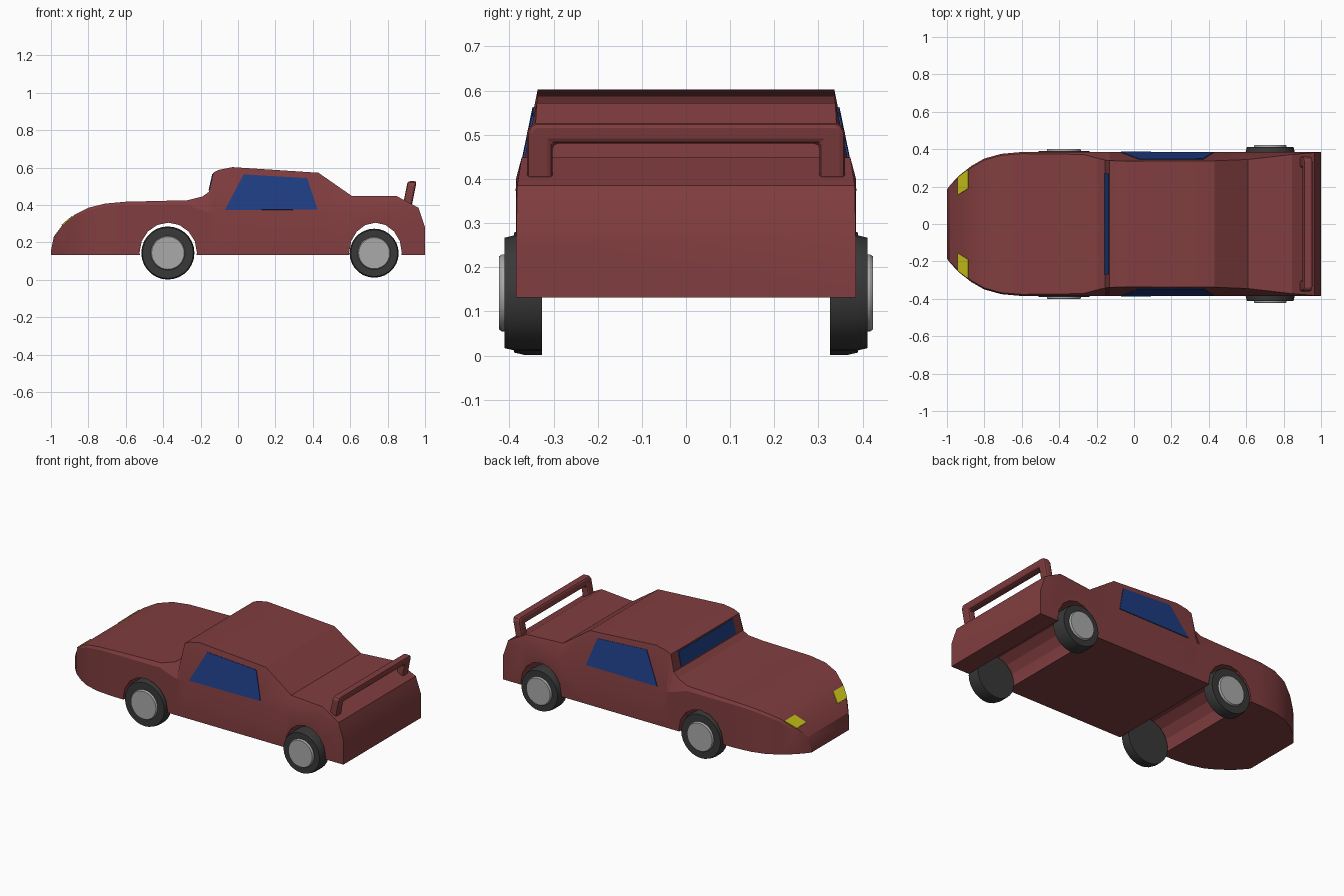
import bpy, bmesh, math
from mathutils import Vector

if "Cube" in bpy.data.objects:
    bpy.data.objects.remove(bpy.data.objects["Cube"])


def material(name, rgb):
    m = bpy.data.materials.new(name)
    m.diffuse_color = (*rgb, 1)
    m.use_nodes = True
    m.node_tree.nodes["Principled BSDF"].inputs["Base Color"].default_value = m.diffuse_color
    return m


RED = material("red_paint", (0.22, 0.047, 0.05))
BLUE = material("blue_glass", (0.012, 0.045, 0.22))
YELLOW = material("yellow_lamp", (0.6, 0.57, 0.01))
RUBBER = material("dark_rubber", (0.04, 0.04, 0.04))
METAL = material("wheel_metal", (0.4, 0.4, 0.4))


def finish(bm, name, mat, smooth=True):
    bmesh.ops.recalc_face_normals(bm, faces=bm.faces)
    me = bpy.data.meshes.new(name)
    bm.to_mesh(me)
    bm.free()
    ob = bpy.data.objects.new(name, me)
    bpy.context.collection.objects.link(ob)
    if mat:
        me.materials.append(mat)
    if smooth:
        activate(ob)
        bpy.ops.object.shade_smooth_by_angle(angle=math.radians(25))
    return ob


def activate(ob):
    bpy.ops.object.select_all(action='DESELECT')
    ob.select_set(True)
    bpy.context.view_layer.objects.active = ob


def loft(rings, name, mat, smooth=True):
    """Skin a list of closed rings and cap both ends."""
    bm = bmesh.new()
    vs = [[bm.verts.new(p) for p in r] for r in rings]
    n = len(rings[0])
    for a, b in zip(vs, vs[1:]):
        for i in range(n):
            bm.faces.new((a[i], a[(i + 1) % n], b[(i + 1) % n], b[i]))
    bm.faces.new(vs[0])
    bm.faces.new(vs[-1])
    return finish(bm, name, mat, smooth)


def circle(cx, y, cz, r, n, sx=1.0):
    return [(cx + sx * r * math.cos(2 * math.pi * i / n), y,
             cz + r * math.sin(2 * math.pi * i / n)) for i in range(n)]


def panel(points, offset, name, mat):
    """Thin plate standing slightly proud of the surface."""
    d = Vector(offset)
    loft([[Vector(p) + d for p in points], [Vector(p) - d for p in points]],
         name, mat, False)


# body: cross-sections (x, top z, half width, top half width, shoulder z)
FLOOR = 0.132
sections = [
    (-1.00, .155, .185, .180, .148), (-.985, .23, .205, .197, .215),
    (-.94, .29, .255, .247, .275), (-.87, .35, .310, .302, .335),
    (-.80, .385, .350, .342, .37), (-.71, .407, .375, .367, .392),
    (-.60, .417, .385, .376, .40), (-.27, .425, .385, .372, .40),
    (-.19, .445, .385, .350, .37), (-.155, .47, .385, .342, .36),
    (-.132, .573, .385, .339, .36), (-.10, .588, .385, .338, .36),
    (-.03, .602, .385, .336, .36), (.43, .572, .385, .338, .36),
    (.61, .447, .385, .345, .36), (.845, .449, .385, .372, .40),
    (.965, .385, .385, .382, .35), (1.0, .28, .385, .384, .25),
]
body = loft([[(x, -w, FLOOR), (x, -w, s), (x, -t, z), (x, t, z), (x, w, s), (x, w, FLOOR)]
             for x, z, w, t, s in sections], "body", RED, False)

# wheel arches cut right across the body
for cx, sx in ((-.373, .96), (.735, .88)):
    cutter = loft([circle(cx, y, .145, .16, 16, sx) for y in (-.6, .6)], "arch_cutter", None, False)
    cutter.hide_render = True
    mod = body.modifiers.new("arch", 'BOOLEAN')
    mod.operation = 'DIFFERENCE'
    mod.solver = 'EXACT'
    mod.object = cutter
    activate(body)
    bpy.ops.object.modifier_apply(modifier="arch")
    bpy.data.objects.remove(cutter)
activate(body)
bpy.ops.object.shade_smooth_by_angle(angle=math.radians(20))

# wheels: tyre with a slim chamfer and a proud hub disc
for label, cx, cz, r, hub, outer in (("front", -.375, .143, .142, .087, .389),
                                     ("rear", .728, .142, .131, .083, .411)):
    for side, s in (("right", -1), ("left", 1)):
        tyre = [(.326, r), (outer - .025, r), (outer, r - .006), (outer, hub + .008)]
        loft([circle(cx, s * y, cz, q, 28) for y, q in tyre], f"{label}_{side}_tyre", RUBBER)
        disc = [(outer - .02, hub + .006), (outer + .006, hub + .004), (outer + .012, hub)]
        loft([circle(cx, s * y, cz, q, 28) for y, q in disc], f"{label}_{side}_hub", METAL)

# side windows follow the slope of the cabin sides
outline = [(-.07, .372), (.03, .562), (.37, .542), (.425, .375)]
for side, s in (("right", -1), ("left", 1)):
    pts = []
    for x, z in outline:
        f = (x + .03) / .46
        k = .203 + f * .019
        pts.append((x, s * (.385 - (z - .36) * k), z))
    panel(pts, (0, s * .004, .001), f"{side}_window", BLUE)

    # headlight on the curved nose
    lamp = [(-.94, s * .155, .29), (-.94, s * .25, .29),
            (-.885, s * .292, .337), (-.885, s * .19, .337)]
    panel(lamp, (-.003, 0, .004), f"{side}_headlight", YELLOW)

# windscreen
panel([(-.1535, -.27, .477), (-.1535, .27, .477), (-.1335, .27, .566), (-.1335, -.27, .566)],
      (-.004, 0, .001), "windscreen", BLUE)

# spoiler: leaning U-shaped hoop on the tail
half = [(.302, .395), (.302, .48)]
edge = [(.36, .395), (.36, .505), (.352, .521), (.34, .527)]
hoop = half + [(-y, h) for y, h in reversed(half)]
hoop += [(-y, h) for y, h in edge] + list(reversed(edge))
spoiler = loft([[(.905 + (h - .395) * .2 + dx, y, h) for y, h in hoop] for dx in (-.024, .024)],
               "spoiler", RED, False)
bev = spoiler.modifiers.new("rounding", 'BEVEL')
bev.width = .012
bev.segments = 2
bev.limit_method = 'ANGLE'
bev.angle_limit = math.radians(50)
